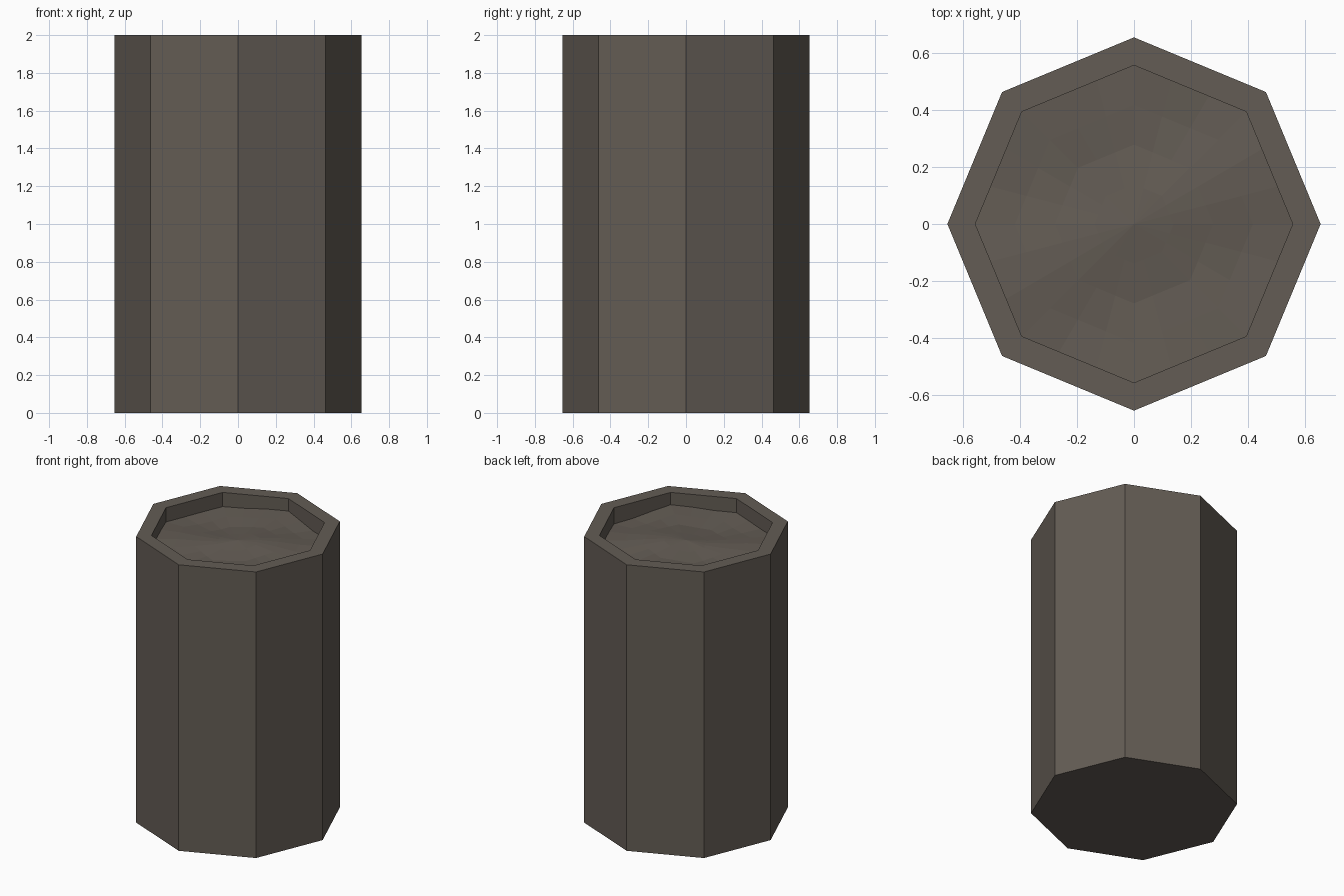
import bpy, bmesh, math
from mathutils import Vector

if "Cube" in bpy.data.objects:
    bpy.data.objects.remove(bpy.data.objects["Cube"])

R_OUT, R_IN, H, FLOOR = 0.655, 0.557, 2.0, 1.91
SIDES = 8

stone = bpy.data.materials.new("dark_stone")
stone.diffuse_color = (0.125, 0.107, 0.089, 1)
stone.use_nodes = True
stone.node_tree.nodes["Principled BSDF"].inputs["Base Color"].default_value = stone.diffuse_color


def finish(bm, name):
    bmesh.ops.remove_doubles(bm, verts=bm.verts, dist=1e-5)
    bmesh.ops.recalc_face_normals(bm, faces=bm.faces)
    mesh = bpy.data.meshes.new(name)
    bm.to_mesh(mesh)
    bm.free()
    mesh.materials.append(stone)
    obj = bpy.data.objects.new(name, mesh)
    bpy.context.collection.objects.link(obj)
    return obj


def corner(i, r):
    a = 2 * math.pi * i / SIDES
    return Vector((r * math.cos(a), r * math.sin(a), 0))


def height(p, edge):
    # gentle uneven rock surface, calmer at the wall
    bump = 0.012 * math.sin(9 * p.x + 4 * p.y) + 0.012 * math.cos(11 * p.y - 5 * p.x)
    return FLOOR + bump * (1 - 0.4 * edge) - 0.01 * edge


# one closed stone column: base, outer walls, rim, inner walls and rough sunken floor
bm = bmesh.new()
SUB, RINGS = 3, 4
n = SIDES * SUB


def ring(r, z=None, edge=0):
    out = []
    for i in range(n):
        p = corner(i // SUB, r).lerp(corner(i // SUB + 1, r), (i % SUB) / SUB)
        p.z = height(p, edge) if z is None else z
        out.append(bm.verts.new(p))
    return out


loops = [ring(R_OUT, 0), ring(R_OUT, H), ring(R_IN, H)]
loops += [ring(R_IN * k / RINGS, None, k / RINGS) for k in range(RINGS, 0, -1)]
bm.faces.new(loops[0][::-1])
for a, b in zip(loops, loops[1:]):
    for i in range(n):
        j = (i + 1) % n
        bm.faces.new((a[i], a[j], b[j], b[i]))
centre = bm.verts.new((0, 0, height(Vector((0, 0, 0)), 0)))
for i in range(n):
    bm.faces.new((loops[-1][i], loops[-1][(i + 1) % n], centre))
finish(bm, "stone_column")
